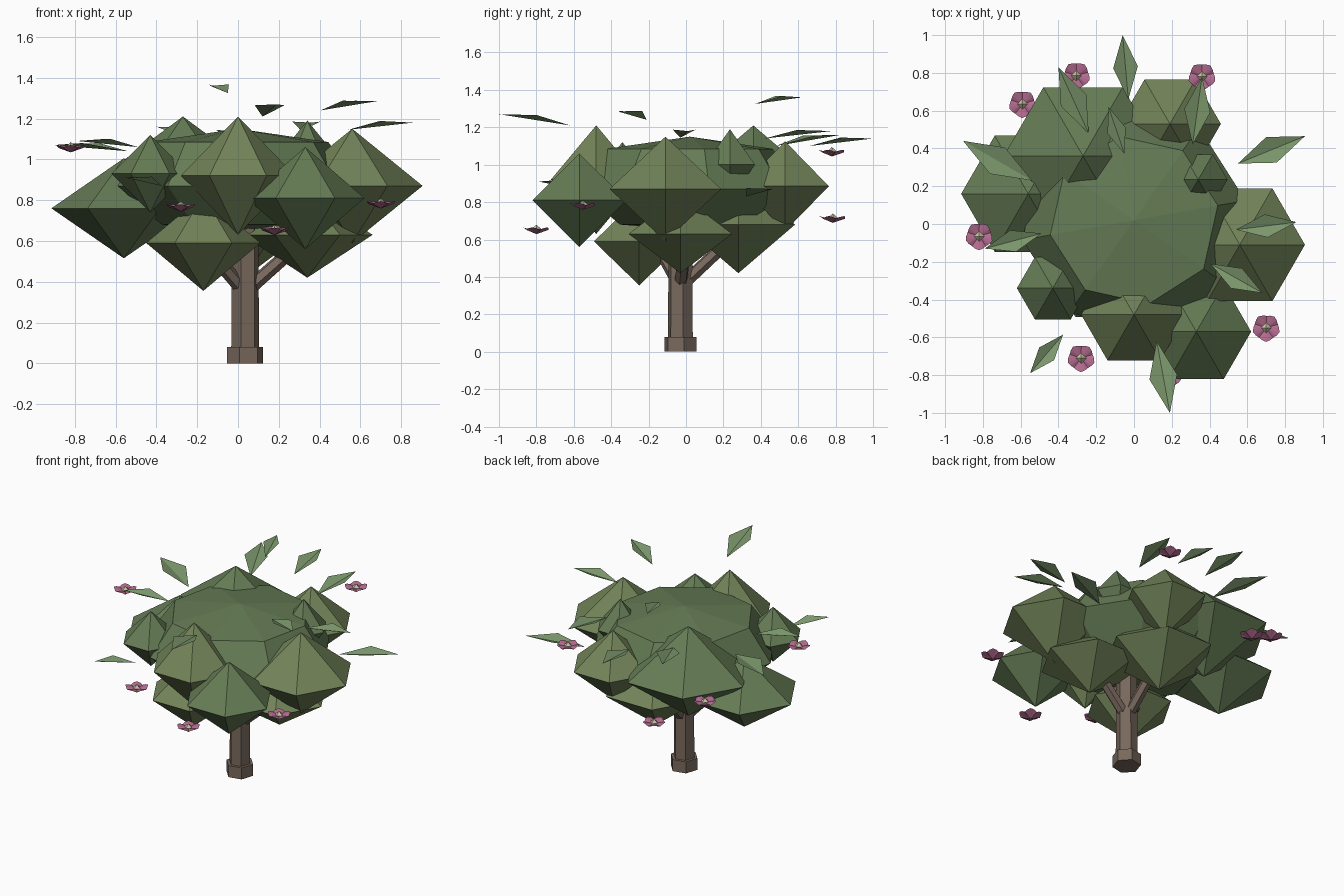
import bpy, bmesh
from math import cos, sin, pi, radians
from mathutils import Vector

if "Cube" in bpy.data.objects:
    bpy.data.objects.remove(bpy.data.objects["Cube"])


def material(name, rgb):
    m = bpy.data.materials.new(name)
    m.diffuse_color = (*rgb, 1)
    m.use_nodes = True
    m.node_tree.nodes["Principled BSDF"].inputs["Base Color"].default_value = m.diffuse_color
    return m


BARK = material("bark", (0.19, 0.14, 0.11))
GREEN = material("deep_green", (0.13, 0.20, 0.09))
OLIVE = material("olive_green", (0.17, 0.23, 0.10))
LEAF = material("leaf_green", (0.20, 0.31, 0.15))
PINK = material("petal_pink", (0.46, 0.15, 0.28))
CREAM = material("cream", (0.6, 0.55, 0.38))


def make(name, verts, faces, mat):
    me = bpy.data.meshes.new(name)
    me.from_pydata(verts, [], faces)
    bm = bmesh.new()
    bm.from_mesh(me)
    bmesh.ops.recalc_face_normals(bm, faces=bm.faces)
    if len(faces) == 2 and bm.faces[:][0].normal.z < 0:
        bmesh.ops.reverse_faces(bm, faces=bm.faces)
    bm.to_mesh(me)
    bm.free()
    me.materials.append(mat)
    ob = bpy.data.objects.new(name, me)
    bpy.context.collection.objects.link(ob)
    return ob


def lathe(name, c, rings, n, mat, low, high, rot=0):
    """Faceted solid: pole at low, rings of (radius, height), pole at high."""
    c, t = Vector(c), radians(rot)
    v = [c + Vector((0, 0, low))]
    for r, z in rings:
        v += [c + Vector((r * cos(t + 2 * pi * i / n), r * sin(t + 2 * pi * i / n), z)) for i in range(n)]
    v.append(c + Vector((0, 0, high)))
    f = []
    for i in range(n):
        j = (i + 1) % n
        f.append((0, 1 + j, 1 + i))
        for k in range(len(rings) - 1):
            a = 1 + k * n
            f.append((a + i, a + j, a + n + j, a + n + i))
        a = 1 + (len(rings) - 1) * n
        f.append((a + i, a + j, len(v) - 1))
    return make(name, v, f, mat)


# Trunk, root collar and branches
def limb(name, a, b, r0, r1):
    a, b = Vector(a), Vector(b)
    d = b - a
    ob = lathe(name, (0, 0, 0), [(r0, 0), (r1, d.length)], 6, BARK, 0, d.length, 12)
    ob.location = a
    if d.xy.length > 0.001:
        ob.rotation_euler = d.to_track_quat('Z', 'Y').to_euler()


limb("root_collar", (0.035, -0.03, 0), (0.035, -0.03, 0.08), 0.09, 0.09)
limb("trunk", (0.035, -0.03, 0.02), (0.035, -0.03, 0.7), 0.07, 0.066)
for tip in [(-0.2, -0.18, 0.62), (0.34, 0.0, 0.62), (0.03, 0.26, 0.62)]:
    limb("branch", (0.035, -0.03, 0.35), tip, 0.036, 0.033)

# Central crown mass
lathe("crown_core", (0, 0.02, 0.87), [(0.38, -0.19), (0.60, 0), (0.45, 0.215)], 8, GREEN, -0.22, 0.28, 10)

# Outer foliage clumps: x, y, z, radius, half height, rotation, material
clumps = [
    (0, -0.48, 0.92, 0.28, 0.29, 0, OLIVE),
    (0.33, -0.57, 0.81, 0.29, 0.25, 0, GREEN),
    (0.56, -0.11, 0.87, 0.345, 0.28, 0, OLIVE),
    (-0.56, 0.16, 0.76, 0.355, 0.245, 0, GREEN),
    (-0.27, 0.36, 0.90, 0.42, 0.31, 0, GREEN),
    (0.19, 0.53, 0.885, 0.27, 0.24, 0, OLIVE),
    (-0.17, -0.25, 0.59, 0.28, 0.235, 0, OLIVE),
    (0.34, -0.03, 0.63, 0.32, 0.21, 0, OLIVE),
    (0.03, 0.28, 0.68, 0.35, 0.26, 0, OLIVE),
    (-0.43, -0.34, 0.93, 0.19, 0.19, 0, GREEN),
    (0.34, 0.235, 1.0, 0.155, 0.19, 0, GREEN),
]
for x, y, z, r, h, rot, mat in clumps:
    lathe("foliage_clump", (x, y, z), [(r, 0)], 6, mat, -h, h, rot)

# Loose leaves: base point, tip point; two facets folded along the rib
leaves = [
    ((-0.03, 0.66, 1.10), (-0.06, 1.0, 1.14)),
    ((-0.05, 0.37, 1.325), (-0.135, 0.62, 1.36)),
    ((0.405, -0.21, 1.24), (0.68, -0.365, 1.285)),
    ((0.54, -0.03, 1.145), (0.86, 0.01, 1.18)),
    ((0.55, 0.32, 0.83), (0.905, 0.465, 0.87)),
    ((-0.24, 0.48, 1.10), (-0.40, 0.83, 1.16)),
    ((-0.54, 0.23, 1.04), (-0.905, 0.44, 1.07)),
    ((-0.49, -0.05, 1.06), (-0.79, -0.13, 1.09)),
    ((-0.375, -0.585, 0.87), (-0.55, -0.79, 0.91)),
    ((0.12, -0.62, 1.21), (0.19, -1.0, 1.27)),
    ((0.31, 0.42, 1.14), (0.36, 0.78, 1.18)),
]
for base, tip in leaves:
    a, b = Vector(base), Vector(tip)
    d = b - a
    side = Vector((-d.y, d.x, 0)).normalized() * 0.19 * d.length
    mid = a + d * 0.5 + Vector((0, 0, 0.025))
    make("leaf", [a, mid - side, b, mid + side], [(0, 1, 2), (0, 2, 3)], LEAF)

# Blossoms: ruffled pentagonal cups with a faceted centre
blossoms = [
    (-0.59, 0.635, 0.88), (-0.305, 0.785, 0.715), (0.36, 0.78, 1.07), (-0.82, -0.065, 1.06),
    (-0.28, -0.71, 0.77), (0.70, -0.55, 0.785), (0.18, -0.80, 0.655),
]
for c in blossoms:
    c = Vector(c)
    v = [c + Vector((0, 0, -0.026))]
    for i in range(20):
        r = (0.064, 0.068, 0.074, 0.068)[i % 4]
        z = (-0.004, 0.006, 0.01, 0.006)[i % 4]
        v.append(c + Vector((r * cos(pi * i / 10 + 0.3), r * sin(pi * i / 10 + 0.3), z)))
    v.append(c + Vector((0, 0, -0.008)))
    f = []
    for i in range(20):
        j = (i + 1) % 20
        f += [(0, 1 + j, 1 + i), (21, 1 + i, 1 + j)]
    make("blossom_petals", v, f, PINK)
    lathe("blossom_centre", c, [(0.028, 0)], 4, CREAM, -0.018, 0.024)
